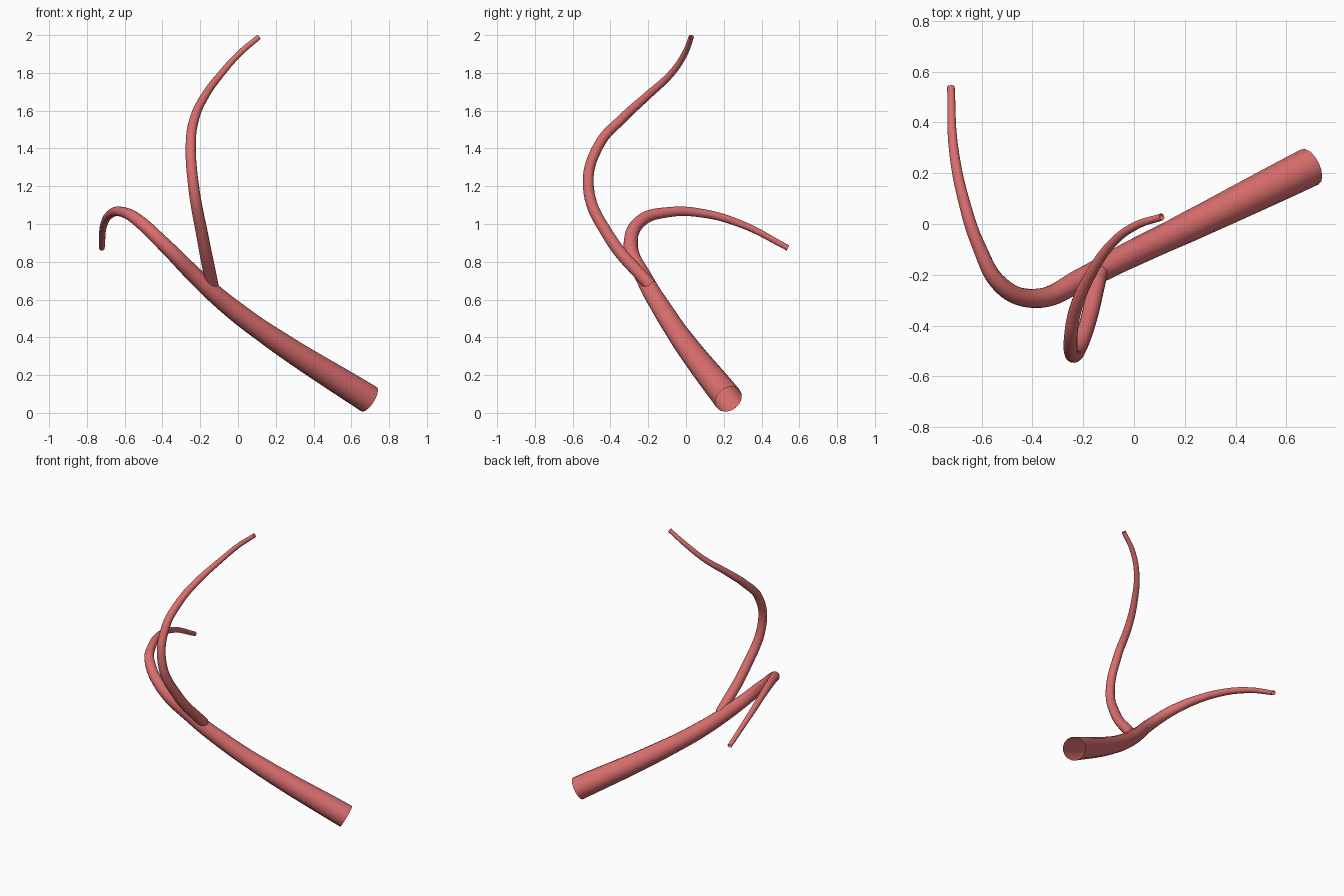
import bpy

if "Cube" in bpy.data.objects:
    bpy.data.objects.remove(bpy.data.objects["Cube"])

mat = bpy.data.materials.new("vessel_red")
mat.diffuse_color = (0.72, 0.16, 0.16, 1)
mat.use_nodes = True
mat.node_tree.nodes["Principled BSDF"].inputs["Base Color"].default_value = mat.diffuse_color


def vessel(name, points):
    """Tapered smooth open tube through (x, y, z, radius) points."""
    cu = bpy.data.curves.new(name, 'CURVE')
    cu.dimensions = '3D'
    cu.resolution_u = 10
    cu.bevel_depth = 1.0
    cu.bevel_resolution = 6
    sp = cu.splines.new('BEZIER')
    sp.radius_interpolation = 'CARDINAL'
    sp.bezier_points.add(len(points) - 1)
    for bp, (x, y, z, r) in zip(sp.bezier_points, points):
        bp.co = (x, y, z)
        bp.radius = r
        bp.handle_left_type = bp.handle_right_type = 'AUTO'
    ob = bpy.data.objects.new(name, cu)
    bpy.context.collection.objects.link(ob)
    cu.materials.append(mat)
    # turn into a mesh with smooth sides
    bpy.ops.object.select_all(action='DESELECT')
    ob.select_set(True)
    bpy.context.view_layer.objects.active = ob
    bpy.ops.object.convert(target='MESH')
    bpy.ops.object.shade_smooth_by_angle()
    return bpy.context.view_layer.objects.active


# Trunk, curling over and to the back at its thin end
vessel("main_vessel", [
    (0.693, 0.225, 0.073, 0.077),
    (0.20, -0.018, 0.385, 0.060),
    (-0.03, -0.128, 0.552, 0.052),
    (-0.20, -0.215, 0.70, 0.045),
    (-0.39, -0.293, 0.89, 0.038),
    (-0.53, -0.235, 1.02, 0.033),
    (-0.61, -0.09, 1.063, 0.027),
    (-0.667, 0.08, 1.058, 0.023),
    (-0.710, 0.295, 0.998, 0.019),
    (-0.721, 0.54, 0.873, 0.015),
])

# Side branch, rising from the trunk
vessel("side_branch", [
    (-0.137, -0.19, 0.675, 0.034),
    (-0.187, -0.405, 0.93, 0.032),
    (-0.235, -0.517, 1.20, 0.029),
    (-0.25, -0.46, 1.42, 0.027),
    (-0.23, -0.335, 1.56, 0.025),
    (-0.18, -0.215, 1.67, 0.022),
    (-0.085, -0.075, 1.80, 0.018),
    (0.01, -0.005, 1.905, 0.016),
    (0.11, 0.028, 1.99, 0.014),
])
